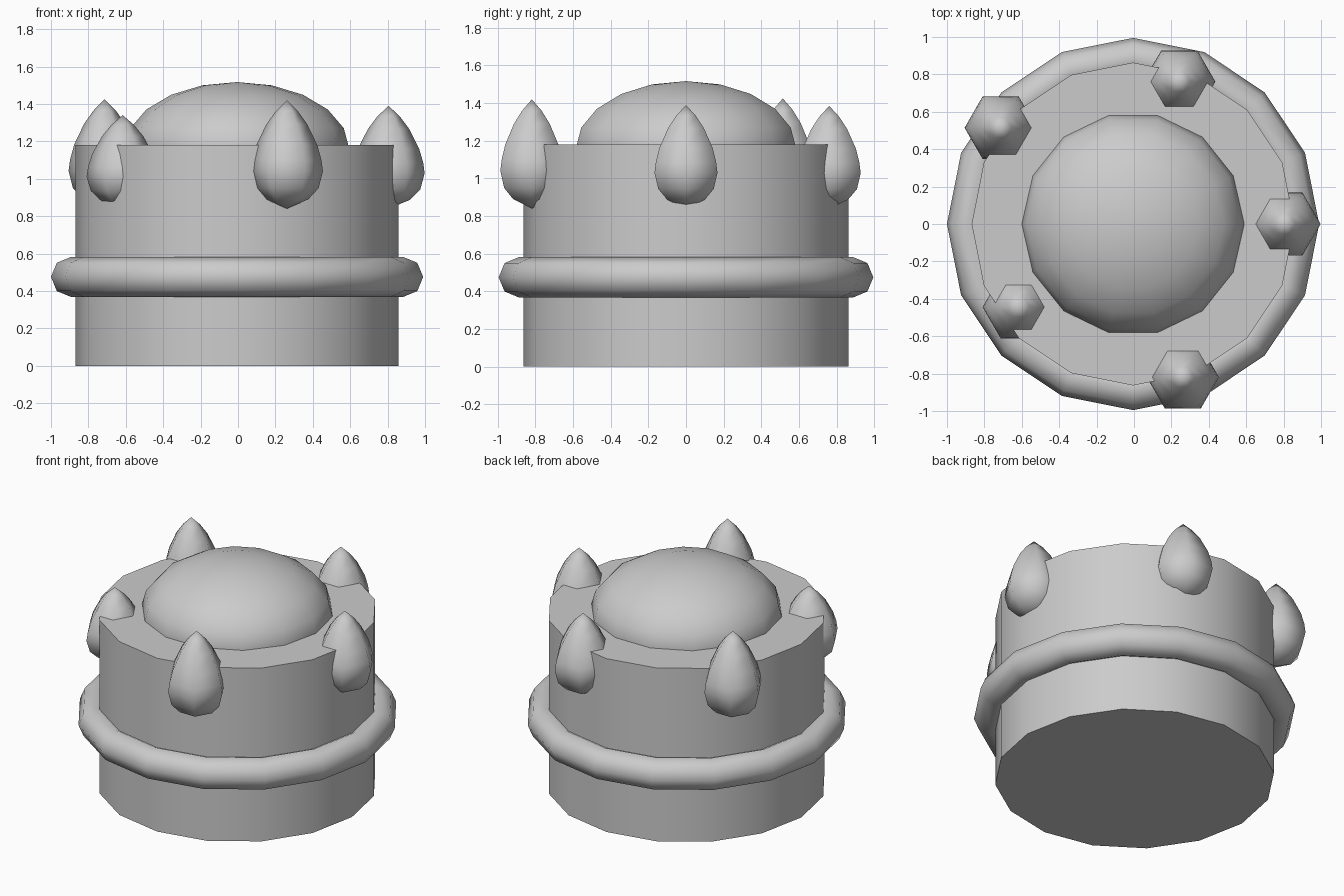
import bpy, math

if "Cube" in bpy.data.objects:
    bpy.data.objects.remove(bpy.data.objects["Cube"])

CX = -0.005  # body axis

grey = bpy.data.materials.new("plain grey")
grey.diffuse_color = (0.6, 0.6, 0.6, 1)
grey.use_nodes = True
grey.node_tree.nodes["Principled BSDF"].inputs["Base Color"].default_value = grey.diffuse_color


def finish(name, sharp=40):
    o = bpy.context.object
    o.name = name
    o.data.materials.append(grey)
    bpy.ops.object.shade_smooth_by_angle(angle=math.radians(sharp))
    return o


def lathe(name, profile, sides, loc):
    """Spin (radius, z) points round the z axis; the end points are poles."""
    verts = [(0, 0, profile[0][1])]
    for r, z in profile[1:-1]:
        for i in range(sides):
            a = 2 * math.pi * i / sides
            verts.append((r * math.cos(a), r * math.sin(a), z))
    verts.append((0, 0, profile[-1][1]))
    rings, last = len(profile) - 2, len(verts) - 1
    faces = []
    for i in range(sides):
        j = (i + 1) % sides
        faces.append((0, 1 + j, 1 + i))
        for k in range(rings - 1):
            a, b = 1 + k * sides, 1 + (k + 1) * sides
            faces.append((a + i, a + j, b + j, b + i))
        t = 1 + (rings - 1) * sides
        faces.append((t + i, t + j, last))
    me = bpy.data.meshes.new(name)
    me.from_pydata(verts, [], faces)
    o = bpy.data.objects.new(name, me)
    bpy.context.collection.objects.link(o)
    o.location = loc
    bpy.ops.object.select_all(action='DESELECT')
    o.select_set(True)
    bpy.context.view_layer.objects.active = o
    return finish(name, 80)


# Main drum
bpy.ops.mesh.primitive_cylinder_add(vertices=16, radius=0.863, depth=1.18,
                                    location=(CX, 0, 0.59),
                                    rotation=(0, 0, 0))
finish("drum")

# Band round the drum
bpy.ops.mesh.primitive_torus_add(major_segments=16, minor_segments=8,
                                 major_radius=0.888, minor_radius=0.107,
                                 location=(CX, 0, 0.475))
finish("band", 80)

# Domed top
R, ZC, H = 0.6, 1.16, 0.357
prof = [(0, ZC - H)]
for k in range(1, 10):
    a = math.pi * k / 10 - math.pi / 2
    prof.append((R * math.cos(a), ZC + H * math.sin(a)))
prof.append((0, ZC + H))
lathe("dome", prof, 14, (CX, 0, 0))

# Five six-sided teardrop spikes, of differing reach and height
bud = [(0, 0), (0.115, 0.05), (0.17, 0.11), (0.193, 0.2), (0.185, 0.26),
       (0.163, 0.34), (0.11, 0.45), (0.06, 0.52), (0, 0.58)]
spikes = [(0.81, 1.39), (0.80, 1.385), (0.875, 1.425), (0.756, 1.34), (0.861, 1.42)]
for k, (reach, tip) in enumerate(spikes):
    a = 2 * math.pi * k / 5
    s = (tip - 0.84) / 0.58
    lathe(f"spike_{k + 1}", [(r, z * s) for r, z in bud], 6,
          (reach * math.cos(a) + CX, reach * math.sin(a), 0.84))
